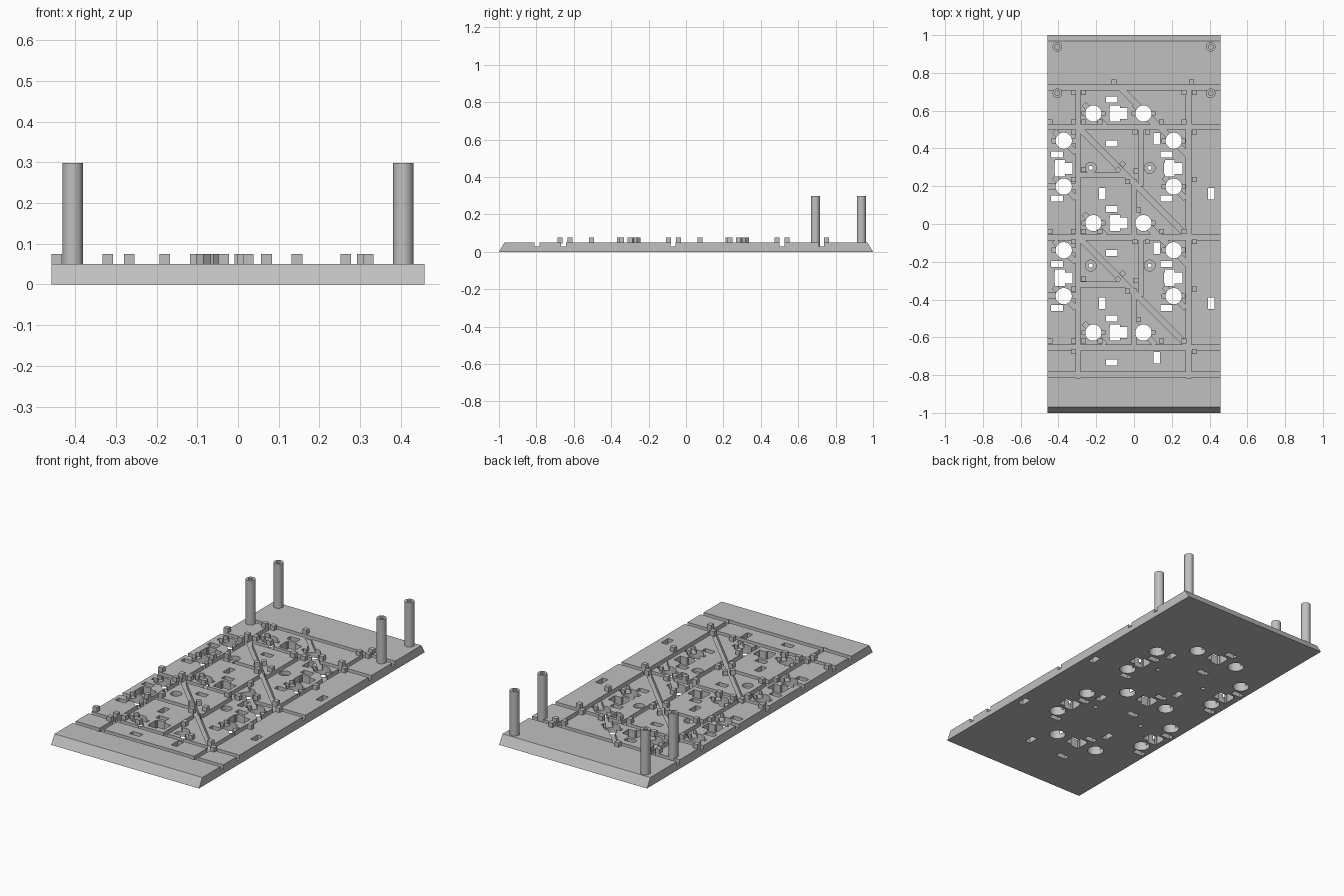
import bpy, bmesh, math
from mathutils import Matrix

if "Cube" in bpy.data.objects:
    bpy.data.objects.remove(bpy.data.objects["Cube"])

grey = bpy.data.materials.new("light_grey")
grey.diffuse_color = (0.53, 0.53, 0.53, 1)
grey.use_nodes = True
grey.node_tree.nodes["Principled BSDF"].inputs["Base Color"].default_value = grey.diffuse_color
P = 0.58          # repeat distance of the pattern along y
TOP, FLOOR = 0.05, 0.028


def new_object(name, bm):
    me = bpy.data.meshes.new(name)
    bm.to_mesh(me)
    bm.free()
    me.materials.append(grey)
    ob = bpy.data.objects.new(name, me)
    bpy.context.collection.objects.link(ob)
    return ob


def add_box(bm, x, y, sx, sy, z0, z1, angle=0):
    m = (Matrix.Translation((x, y, (z0 + z1) / 2)) @ Matrix.Rotation(angle, 4, 'Z')
         @ Matrix.Diagonal((sx, sy, z1 - z0, 1)))
    bmesh.ops.create_cube(bm, size=1, matrix=m)


def add_cyl(bm, x, y, r, z0, z1, seg=32):
    bmesh.ops.create_cone(bm, cap_ends=True, segments=seg, radius1=r, radius2=r,
                          depth=z1 - z0, matrix=Matrix.Translation((x, y, (z0 + z1) / 2)))


# Base plate: side profile with sloped ends, extruded across x
bm = bmesh.new()
pts = [(-1, 0), (1, 0), (0.97, TOP), (-0.97, TOP)]
face = bm.faces.new([bm.verts.new((-0.458, y, z)) for y, z in pts])
ext = bmesh.ops.extrude_face_region(bm, geom=[face])
bmesh.ops.translate(bm, vec=(0.916, 0, 0),
                    verts=[v for v in ext["geom"] if isinstance(v, bmesh.types.BMVert)])
bmesh.ops.recalc_face_normals(bm, faces=bm.faces)
plate = new_object("base_plate", bm)
bpy.context.view_layer.objects.active = plate


def cut(make, *args):
    """Subtract one simple solid from the plate."""
    bm = bmesh.new()
    make(bm, *args)
    cutter = new_object("cutter", bm)
    cutter.hide_render = True
    mod = plate.modifiers.new("cut", 'BOOLEAN')
    mod.operation, mod.solver, mod.object = 'DIFFERENCE', 'EXACT', cutter
    bpy.ops.object.modifier_apply(modifier=mod.name)
    bpy.data.objects.remove(cutter)


def groove(x0, y0, x1, y1, w=0.027):
    cut(add_box, (x0 + x1) / 2, (y0 + y1) / 2, math.hypot(x1 - x0, y1 - y0), w,
        FLOOR, 0.1, math.atan2(y1 - y0, x1 - x0))


# Cross channels and long channels
for y in (0.724, 0.513, -0.07, -0.655, -0.797):
    groove(-0.5, y, 0.5, y)
for x in (-0.296, 0.29):
    groove(x, 0.724, x, -0.816)

# Channels inside each repeated tile
groove(-0.075, 0.724, 0.29, 0.358)
groove(0.0, 0.07, 0.29, -0.222)
for d in (0, -P):
    groove(-0.296, 0.513 + d, 0.287, -0.07 + d)
    groove(0.036, 0.513 + d, 0.036, 0.2 + d)
    groove(0.0, 0.235 + d, 0.0, -0.07 + d)
    groove(-0.296, 0.26 + d, -0.04, 0.26 + d)
    groove(-0.5, 0.2 + d, -0.296, 0.2 + d)

# Round holes with side recesses and a short diagonal channel
round_holes = [(x, 0.585 - P * i) for x in (-0.215, 0.05) for i in range(3)]
round_holes += [(x, y - P * i) for x in (-0.372, 0.21) for y in (0.441, 0.198) for i in range(2)]
for x, y in round_holes:
    groove(x - 0.05, y + 0.05, x + 0.063, y - 0.063)
    cut(add_box, x, y, 0.122, 0.022, FLOOR, 0.1)
for x, y in round_holes:
    cut(add_cyl, x, y, 0.043, -0.1, 0.1)

# Stepped slots between the round holes
slots = [(-0.082, 0.585 - P * i) for i in range(3)]
slots += [(x, 0.295 - P * i) for x in (-0.373, 0.207) for i in range(2)]
for x, y in slots:
    cut(add_box, x, y, 0.097, 0.058, -0.1, 0.1)
    cut(add_box, x - 0.018, y, 0.052, 0.086, -0.1, 0.1)

# Small rectangular windows
flat = [(-0.118, y - P * i) for y in (0.66, 0.427) for i in range(3)]
flat += [(x, y - P * i) for x in (-0.408, 0.172) for y in (0.368, 0.135) for i in range(2)]
upright = [(0.12, 0.452 - P * i) for i in range(3)]
upright += [(x, 0.16 - P * i) for x in (-0.168, 0.41) for i in range(2)]
for x, y in flat:
    cut(add_box, x, y, 0.062, 0.032, -0.1, 0.1)
for x, y in upright:
    cut(add_box, x, y, 0.034, 0.062, -0.1, 0.1)

# Countersunk screw holes
for x in (-0.229, 0.083):
    for y in (0.297, -0.22):
        cut(add_cyl, x, y, 0.029, FLOOR, 0.1)
        cut(add_cyl, x, y, 0.011, -0.1, 0.1)

# Small locating blocks beside the channels
S = 0.026
bm = bmesh.new()
for d in (0, -P, -2 * P):
    rows = [(x, 0.54) for x in (-0.445, -0.32, -0.267, -0.18, 0.145, 0.265)]
    rows += [(x, 0.486) for x in (-0.32, 0.32)]
    if d > -2 * P:
        rows += [(0.07, 0.486), (0.005, 0.486), (-0.32, 0.235), (0.32, 0.235),
                 (0.025, 0.075), (-0.035, 0.225), (-0.267, 0.288), (0.01, 0.28)]
        for x, y in ((-0.06, 0.318), (-0.085, 0.288)):
            add_box(bm, x, y + d, S, S, TOP - 0.005, 0.075, math.pi / 4)
    for x, y in rows:
        add_box(bm, x, y + d, S, S, TOP - 0.005, 0.075)
for x, y in ((-0.105, 0.752), (0.305, 0.752), (-0.32, 0.697), (-0.267, 0.697),
             (0.265, 0.697), (0.32, 0.697)):
    add_box(bm, x, y, S, S, TOP - 0.005, 0.075)
new_object("locating_blocks", bm)

# Four hollow-topped posts at the rear
for x in (-0.406, 0.406):
    for y in (0.692, 0.938):
        bm = bmesh.new()
        rings = []
        for r, z in ((0.025, FLOOR), (0.025, 0.298), (0.012, 0.298), (0.012, 0.22)):
            rings.append([bm.verts.new((x + r * math.cos(a * math.tau / 32),
                                        y + r * math.sin(a * math.tau / 32), z))
                          for a in range(32)])
        for lo, hi in zip(rings, rings[1:]):
            for i in range(32):
                j = (i + 1) % 32
                bm.faces.new((lo[i], lo[j], hi[j], hi[i]))
        bm.faces.new(rings[0][::-1])
        bm.faces.new(rings[-1])
        new_object("post", bm)
